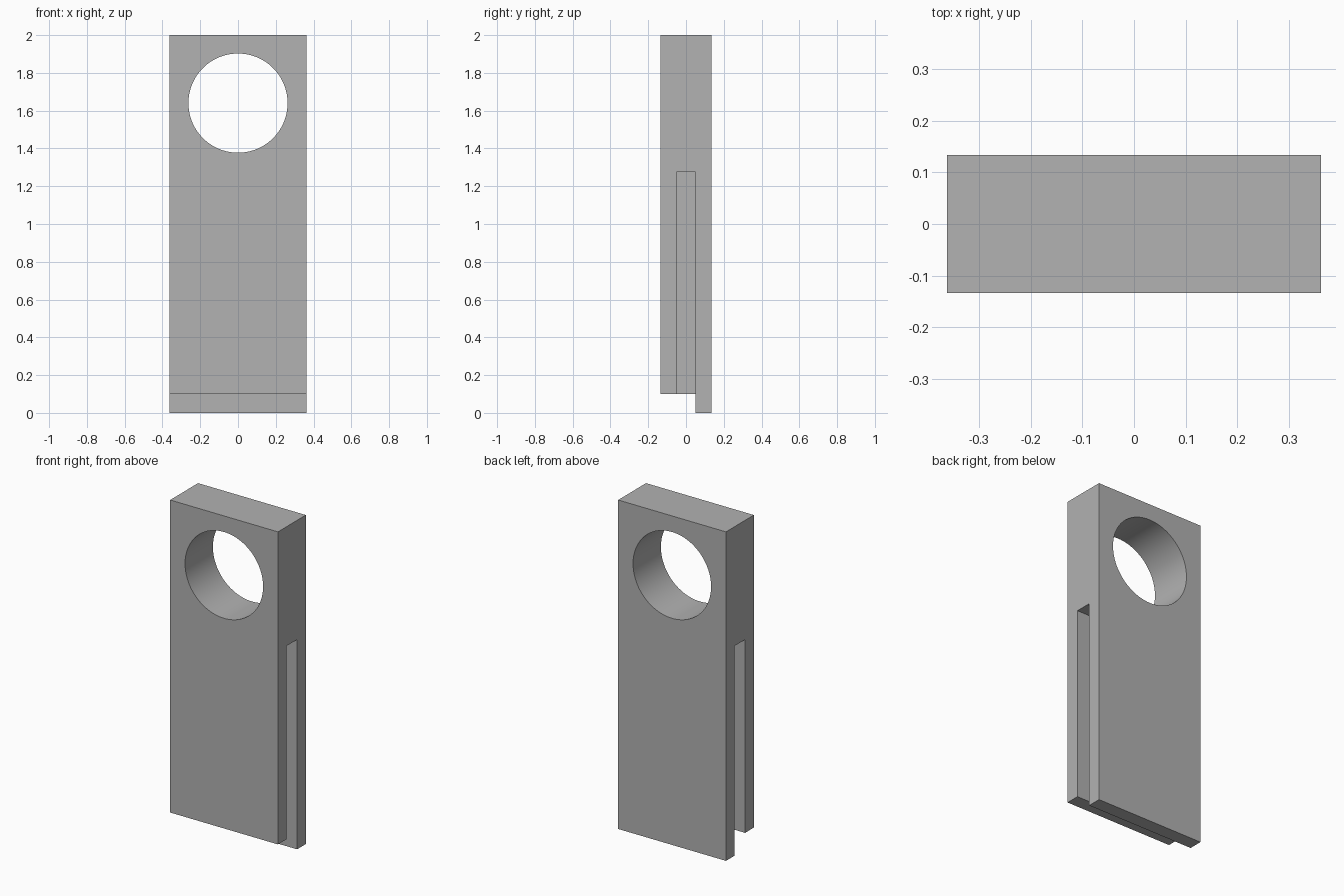
import bpy
import math

if "Cube" in bpy.data.objects:
    bpy.data.objects.remove(bpy.data.objects["Cube"], do_unlink=True)

WIDTH, DEPTH, HEIGHT = 0.725, 0.268, 2.0
RIM = 0.10            # margin around the hole, slot depth and step height
SLOT_HALF = 0.05
HOLE_RADIUS, HOLE_Z = 0.2625, 1.64
SLOT_TOP = 1.275

grey = bpy.data.materials.new("plain grey")
grey.use_nodes = True
colour = (0.445, 0.445, 0.445, 1)
grey.diffuse_color = colour
grey.node_tree.nodes["Principled BSDF"].inputs["Base Color"].default_value = colour


def box(name, low, high):
    centre = [(a + b) / 2 for a, b in zip(low, high)]
    bpy.ops.mesh.primitive_cube_add(size=1, location=centre)
    obj = bpy.context.object
    obj.name = name
    obj.scale = [b - a for a, b in zip(low, high)]
    bpy.ops.object.transform_apply(location=True, rotation=True, scale=True)
    obj.data.materials.append(grey)
    return obj


def cut(target, cutter):
    cutter.hide_render = True
    mod = target.modifiers.new("cut", 'BOOLEAN')
    mod.operation = 'DIFFERENCE'
    mod.solver = 'EXACT'
    mod.object = cutter
    bpy.ops.object.select_all(action='DESELECT')
    bpy.context.view_layer.objects.active = target
    target.select_set(True)
    bpy.ops.object.modifier_apply(modifier=mod.name)
    bpy.data.objects.remove(cutter, do_unlink=True)


# Tall slab
body = box("slotted_tag", (-WIDTH / 2, -DEPTH / 2, 0), (WIDTH / 2, DEPTH / 2, HEIGHT))

# Shorter front plate and web, leaving the back plate as a lip
cut(body, box("step_cutter", (-1, -1, -1), (1, SLOT_HALF, RIM)))

# Side slots, open at the bottom, with a web left between them
for side in (-1, 1):
    xs = sorted((side * (WIDTH / 2 - RIM), side))
    cut(body, box("slot_cutter", (xs[0], -SLOT_HALF, -1), (xs[1], SLOT_HALF, SLOT_TOP)))

# Round hole through the top
bpy.ops.mesh.primitive_cylinder_add(vertices=96, radius=HOLE_RADIUS, depth=1,
                                    location=(0, 0, HOLE_Z), rotation=(math.pi / 2, 0, 0))
hole = bpy.context.object
hole.name = "hole_cutter"
hole.data.materials.append(grey)
cut(body, hole)

bpy.ops.object.shade_smooth_by_angle(angle=math.radians(30))
